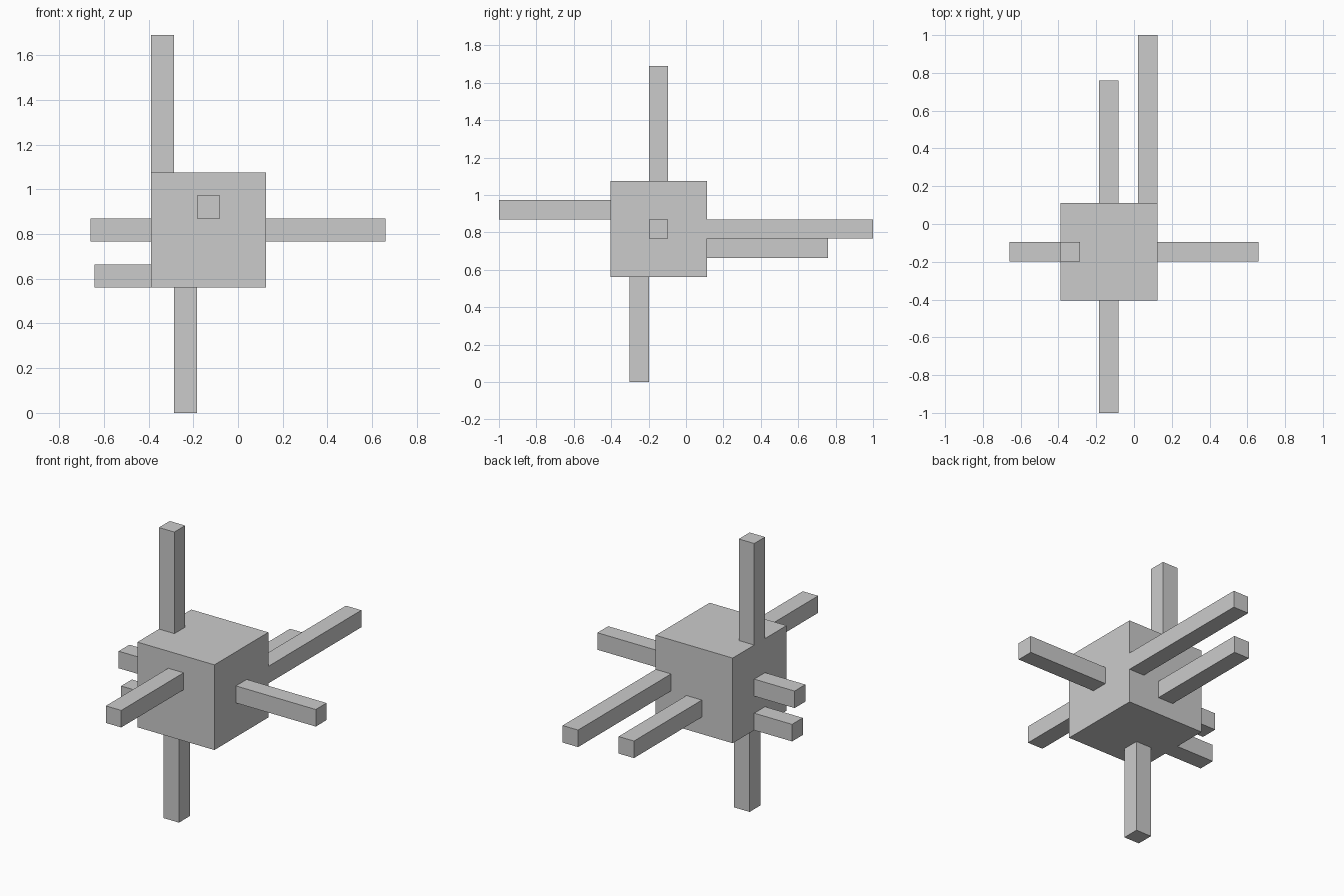
import bpy
from mathutils import Vector

if "Cube" in bpy.data.objects:
    bpy.data.objects.remove(bpy.data.objects["Cube"])

U = 0.103                               # bar thickness; the core is 5 bars wide
LO = Vector((-0.39, -0.404, 0.561))     # core's lowest corner
HI = LO + Vector((5 * U,) * 3)


def box(name, lo, hi):
    lo, hi = Vector(lo), Vector(hi)
    bpy.ops.mesh.primitive_cube_add(size=1, location=(lo + hi) / 2)
    ob = bpy.context.object
    ob.name = name
    ob.scale = hi - lo
    bpy.ops.object.transform_apply(location=False, rotation=False, scale=True)
    return ob


def bar(name, axis, tip, cell):
    """Bar from the core's face out to tip; cell = grid slot on the other two axes."""
    lo, hi = LO.copy(), HI.copy()
    others = [i for i in range(3) if i != axis]
    for i, k in zip(others, cell):
        lo[i] = LO[i] + k * U
        hi[i] = lo[i] + U
    if tip > HI[axis]:
        lo[axis], hi[axis] = HI[axis], tip
    else:
        lo[axis], hi[axis] = tip, LO[axis]
    box(name, lo, hi)


# Central block
box("core_block", LO, HI)

# Bars sticking out of each face
bar("top_bar", 2, 1.69, (0, 2))
bar("bottom_bar", 2, 0.0, (1, 1))
bar("right_bar", 0, 0.659, (2, 2))
bar("left_upper_bar", 0, -0.66, (2, 2))
bar("left_lower_bar", 0, -0.643, (2, 0))
bar("front_bar", 1, -1.0, (2, 3))
bar("back_long_bar", 1, 1.0, (4, 2))
bar("back_short_bar", 1, 0.76, (2, 1))
